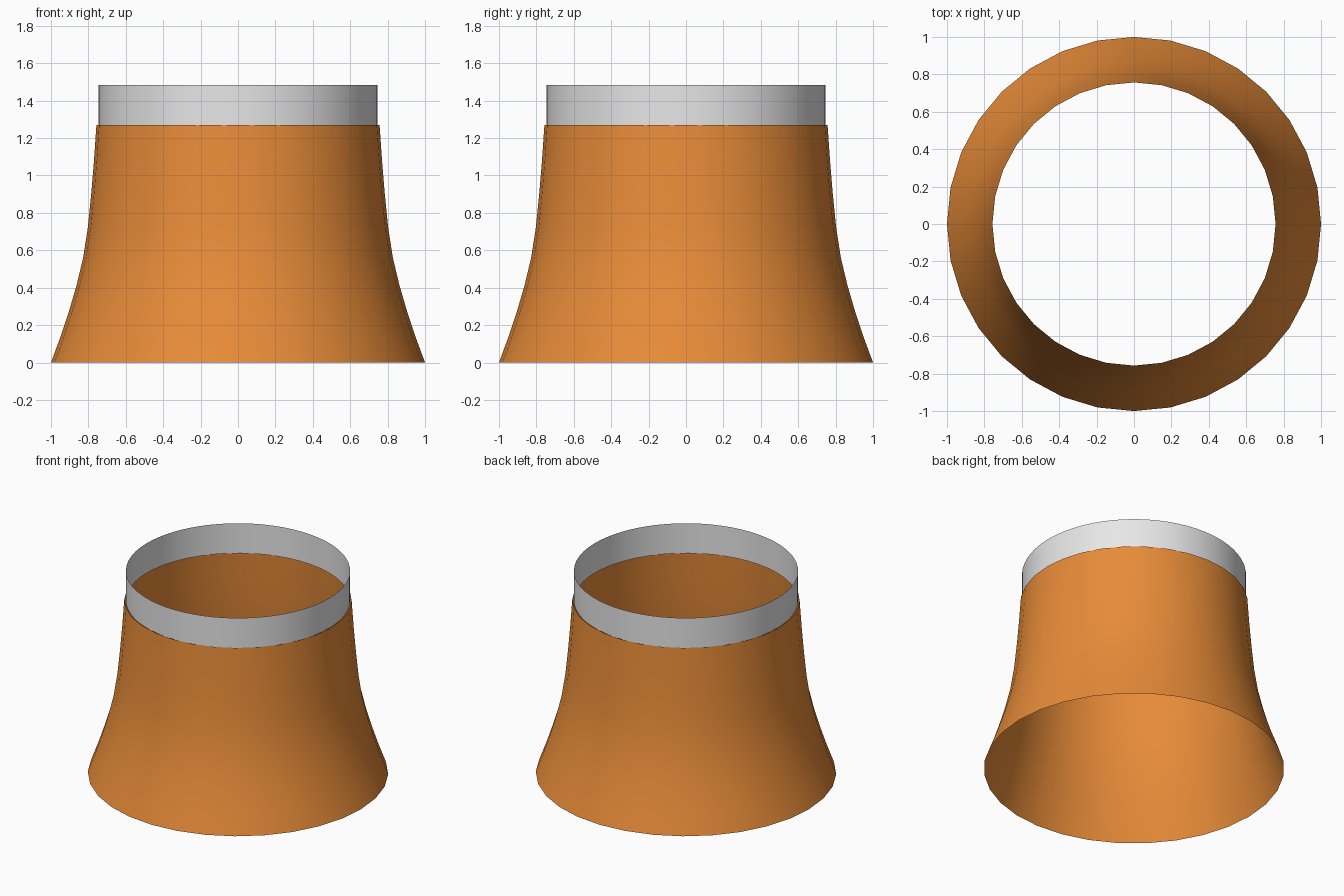
import bpy
import bmesh
import math

cube = bpy.data.objects.get("Cube")
if cube:
    bpy.data.objects.remove(cube, do_unlink=True)


def material(name, rgb):
    mat = bpy.data.materials.new(name)
    mat.use_nodes = True
    mat.diffuse_color = (*rgb, 1)
    mat.node_tree.nodes["Principled BSDF"].inputs["Base Color"].default_value = (*rgb, 1)
    return mat


def lathe(name, profile, sides, mat):
    """Open shell of revolution from (radius, height) points."""
    bm = bmesh.new()
    verts = [bm.verts.new((r, 0, z)) for r, z in profile]
    edges = [bm.edges.new(pair) for pair in zip(verts, verts[1:])]
    bmesh.ops.spin(bm, geom=verts + edges, cent=(0, 0, 0), axis=(0, 0, 1),
                   angle=math.tau, steps=sides, use_merge=True)
    bmesh.ops.remove_doubles(bm, verts=bm.verts, dist=0.0001)
    # Turn every face outward
    flipped = [f for f in bm.faces if f.normal.dot(f.calc_center_median() * 1) < 0]
    bm.normal_update()
    flipped = [f for f in bm.faces
               if f.normal.xy.dot(f.calc_center_median().xy) < 0]
    bmesh.ops.reverse_faces(bm, faces=flipped)
    for f in bm.faces:
        f.smooth = True
    mesh = bpy.data.meshes.new(name)
    bm.to_mesh(mesh)
    bm.free()
    mesh.materials.append(mat)
    obj = bpy.data.objects.new(name, mesh)
    bpy.context.collection.objects.link(obj)
    return obj


orange = material("burnt orange", (0.8, 0.26, 0.04))
grey = material("light grey", (0.8, 0.8, 0.8))

# Flared skirt, open at both ends
skirt = [(1.0, 0), (0.95, 0.135), (0.905, 0.27), (0.864, 0.41), (0.828, 0.56),
         (0.803, 0.72), (0.785, 0.9), (0.77, 1.08), (0.757, 1.27)]
lathe("flared_skirt", skirt, 32, orange)

# Thin upright collar around the top opening
lathe("top_collar", [(0.746, 1.265), (0.746, 1.485)], 64, grey)
